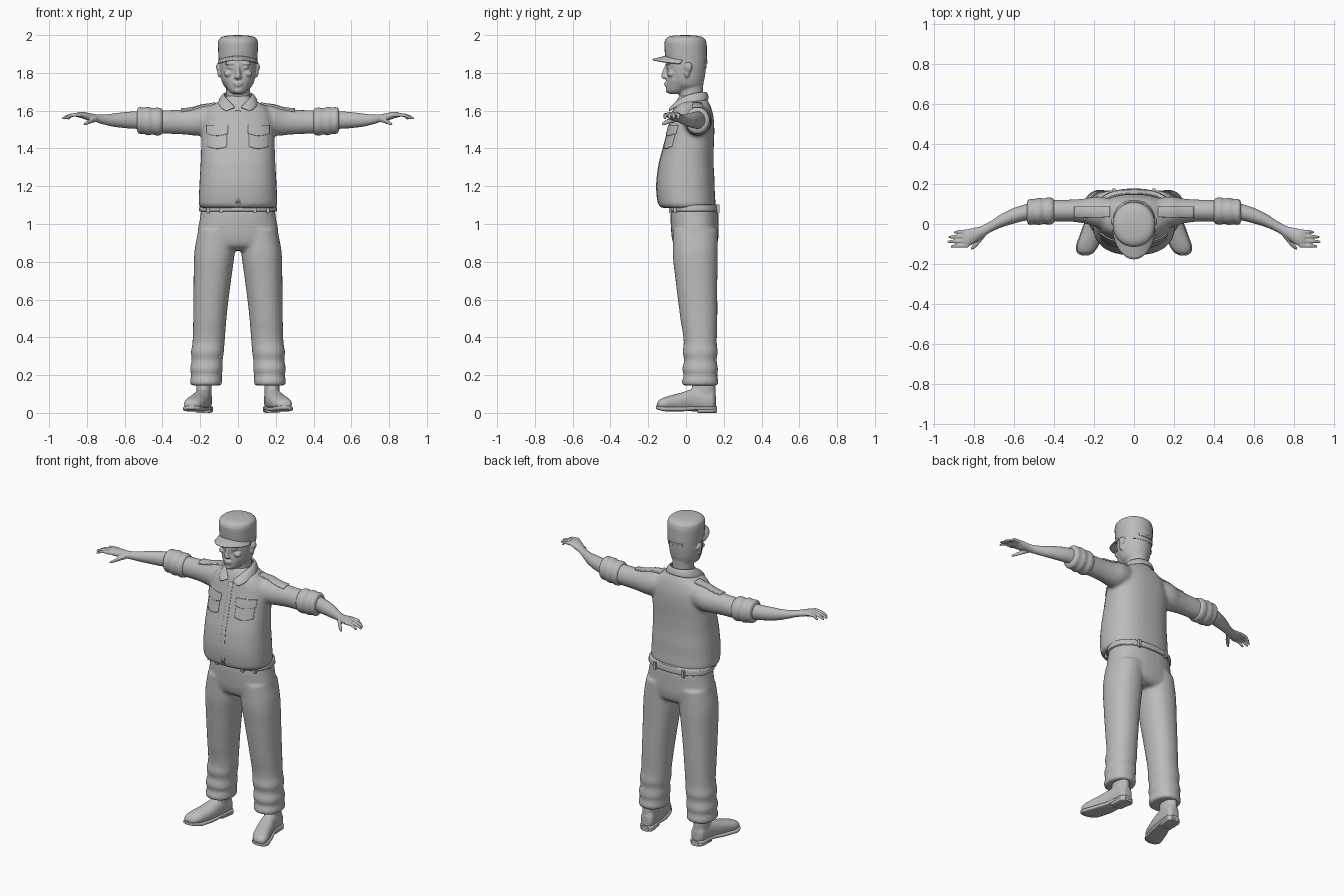
import bpy, bmesh, math
from mathutils import Vector, Matrix

if "Cube" in bpy.data.objects:
    bpy.data.objects.remove(bpy.data.objects["Cube"])

grey = bpy.data.materials.new("plain_grey")
grey.use_nodes = True
grey.diffuse_color = (0.5, 0.5, 0.5, 1)
grey.node_tree.nodes["Principled BSDF"].inputs["Base Color"].default_value = (0.5, 0.5, 0.5, 1)
SIDES = (("left", 1), ("right", -1))
parts = []


def resample(rows, steps):
    """Smooth, non-overshooting interpolation of rows keyed by their first value."""
    cut = [[(b[k] - a[k]) / (b[0] - a[0]) for k in range(len(a))] for a, b in zip(rows, rows[1:])]
    slope = [cut[0]]
    for a, b in zip(cut, cut[1:]):
        slope.append([2 * p * q / (p + q) if p * q > 0 else 0 for p, q in zip(a, b)])
    slope.append(cut[-1])
    out = []
    for i in range(len(cut)):
        a, b, h = rows[i], rows[i + 1], rows[i + 1][0] - rows[i][0]
        for j in range(steps):
            t = j / steps
            e = t * t * (3 - 2 * t)
            out.append([a[k] + (b[k] - a[k]) * e + h * (slope[i][k] * t * (1 - t) ** 2
                        - slope[i + 1][k] * t * t * (1 - t)) for k in range(len(a))])
    return out + [list(rows[-1])]


def loft(bm, rows, axis, s=1, power=2.0, sides=32, steps=5):
    """Closed skin over rings (position, centre u, centre v, radius u, radius v)."""
    order = {"x": (0, 1, 2), "y": (1, 0, 2), "z": (2, 0, 1)}[axis]
    rings = []
    for p, cu, cv, ru, rv in resample(rows, steps):
        ring = []
        for i in range(sides):
            a = math.tau * i / sides
            c, d = math.cos(a), math.sin(a)
            co = Vector()
            co[order[0]] = p
            co[order[1]] = cu + ru * math.copysign(abs(c) ** (2 / power), c)
            co[order[2]] = cv + rv * math.copysign(abs(d) ** (2 / power), d)
            co.x *= s
            ring.append(bm.verts.new(co))
        rings.append(ring)
    for a, b in zip(rings, rings[1:]):
        for i in range(sides):
            j = (i + 1) % sides
            bm.faces.new((a[i], a[j], b[j], b[i]))
    bm.faces.new(rings[0])
    bm.faces.new(rings[-1])


def upright(bm, rows, s=1, power=2.0):
    """Vertical loft from rows (z, centre x, half width, front y, back y)."""
    loft(bm, [(z, cx, (f + b) / 2, rx, (b - f) / 2) for z, cx, rx, f, b in rows], "z", s, power)


def blob(bm, centre, radii):
    bmesh.ops.create_uvsphere(bm, u_segments=20, v_segments=12, radius=1,
                              matrix=Matrix.Translation(centre) @ Matrix.Diagonal((*radii, 1)))


def finish(name, bm, voxel=0, smooth=6):
    bmesh.ops.recalc_face_normals(bm, faces=bm.faces)
    mesh = bpy.data.meshes.new(name)
    bm.to_mesh(mesh)
    bm.free()
    mesh.materials.append(grey)
    ob = bpy.data.objects.new(name, mesh)
    bpy.context.collection.objects.link(ob)
    parts.append(ob)
    if voxel:
        fuse = ob.modifiers.new("fuse", "REMESH")
        fuse.mode, fuse.voxel_size, fuse.use_smooth_shade = "VOXEL", voxel, True
        relax = ob.modifiers.new("relax", "SMOOTH")
        relax.factor, relax.iterations = 0.5, smooth
    return ob


def sheet(bm, rows):
    """Quad strip grid over equal rows of points."""
    grid = [[bm.verts.new(p) for p in row] for row in rows]
    for a, b in zip(grid, grid[1:]):
        for i in range(len(a) - 1):
            bm.faces.new((a[i], a[i + 1], b[i + 1], b[i]))


def thicken(ob, thickness):
    mod = ob.modifiers.new("thickness", "SOLIDIFY")
    mod.thickness, mod.offset = thickness, 0


def patch(name, target, x0, x1, v0, v1, axis, side, thickness, dip=0.0, n=16):
    """Cloth patch projected onto target; its lower edge dips in the middle."""
    bm = bmesh.new()
    rows = []
    for j in range(n + 1):
        row = []
        for i in range(n + 1):
            u, t = i / n, j / n
            v = v0 + (v1 - v0) * t - dip * (1 - t) * math.sin(math.pi * u)
            x = x0 + (x1 - x0) * u
            row.append((x, side, v) if axis == "y" else (x, v, side))
        rows.append(row)
    sheet(bm, rows)
    ob = finish(name, bm)
    wrap = ob.modifiers.new("wrap", "SHRINKWRAP")
    wrap.target, wrap.wrap_method = target, "PROJECT"
    wrap.use_project_y, wrap.use_project_z = axis == "y", axis == "z"
    wrap.use_positive_direction, wrap.use_negative_direction = side < 0, side > 0
    thicken(ob, thickness)


# Shirt: torso with belly, fused with both sleeves
bm = bmesh.new()
upright(bm, [(1.085, 0, .196, -.13, .15), (1.105, 0, .208, -.148, .157), (1.2, 0, .205, -.157, .152),
             (1.3, 0, .199, -.147, .147), (1.4, 0, .195, -.122, .147), (1.5, 0, .192, -.096, .15),
             (1.57, 0, .183, -.078, .145), (1.62, 0, .15, -.065, .132), (1.65, 0, .1, -.052, .118),
             (1.68, 0, .06, -.035, .1)], power=2.4)
for _, s in SIDES:
    loft(bm, [(.08, .05, 1.56, .07, .075), (.18, .06, 1.548, .078, .08), (.25, .065, 1.54, .062, .07),
              (.33, .067, 1.54, .055, .064), (.44, .065, 1.54, .056, .062)], "x", s)
shirt = finish("shirt", bm, .01)

# Trousers: hips fused with both legs, creased near the hems
bm = bmesh.new()
upright(bm, [(1.1, 0, .192, -.075, .165), (1.04, 0, .2, -.082, .172), (.95, 0, .214, -.078, .173),
             (.89, 0, .21, -.065, .165), (.86, 0, .16, -.03, .14)], power=2.3)
for _, s in SIDES:
    upright(bm, [(.97, .11, .1, -.07, .168), (.85, .124, .107, -.07, .168), (.7, .136, .099, -.055, .166),
                 (.5, .149, .088, -.03, .166), (.37, .156, .085, -.012, .163), (.32, .162, .087, -.018, .168),
                 (.28, .163, .082, -.01, .162), (.23, .167, .087, -.02, .17), (.2, .167, .081, -.012, .165),
                 (.165, .169, .085, -.022, .172), (.145, .169, .08, -.018, .168)], s, 2.2)
finish("trousers", bm, .01, 4)

# Belt with loops
bm = bmesh.new()
upright(bm, [(1.066, 0, .201, -.086, .174), (1.07, 0, .206, -.091, .178),
             (1.1, 0, .203, -.089, .176), (1.104, 0, .198, -.084, .172)], power=2.3)
finish("belt", bm)
for name, s in SIDES:
    for i, (x, y) in enumerate(((.09, -.083), (.1, .17), (.16, -.058))):
        bm = bmesh.new()
        bmesh.ops.create_cube(bm, size=1, matrix=Matrix.Translation((s * x, y, 1.08)) @ Matrix.Diagonal((.016, .016, .045, 1)))
        finish(f"{name}_belt_loop_{i + 1}", bm)

# Head: neck, skull, jaw and facial features fused
bm = bmesh.new()
upright(bm, [(1.6, 0, .062, -.03, .095), (1.68, 0, .062, -.035, .09), (1.76, 0, .066, -.04, .093)])
upright(bm, [(1.705, 0, .05, -.05, .075), (1.74, 0, .08, -.08, .09), (1.78, 0, .091, -.097, .1),
             (1.85, 0, .097, -.106, .107), (1.92, 0, .09, -.09, .1), (1.95, 0, .06, -.06, .07)])
upright(bm, [(1.688, 0, .025, -.088, -.03), (1.7, 0, .044, -.101, .0), (1.73, 0, .063, -.106, .03),
             (1.77, 0, .078, -.104, .04), (1.81, 0, .07, -.09, .03)])
upright(bm, [(1.766, 0, .013, -.114, -.08), (1.776, 0, .021, -.131, -.08), (1.79, 0, .015, -.13, -.08),
             (1.83, 0, .01, -.116, -.08), (1.855, 0, .012, -.105, -.08)])
blob(bm, (0, -.104, 1.746), (.027, .013, .006))
blob(bm, (0, -.103, 1.734), (.023, .013, .006))
blob(bm, (0, -.094, 1.706), (.022, .014, .013))
for _, s in SIDES:
    blob(bm, (s * .04, -.094, 1.85), (.032, .015, .009))
    blob(bm, (s * .038, -.093, 1.828), (.019, .011, .008))
    blob(bm, (s * .05, -.078, 1.795), (.025, .022, .018))
    blob(bm, (s * .102, .012, 1.83), (.014, .022, .026))
    blob(bm, (s * .098, .004, 1.8), (.011, .015, .025))
finish("head", bm, .005, 4)

# Cap crown, its lower edge sloping down to the back
bm = bmesh.new()
upright(bm, [(1.85, 0, .101, -.108, .108), (1.9, 0, .104, -.113, .111), (1.95, 0, .106, -.115, .11),
             (1.975, 0, .102, -.108, .105), (1.988, 0, .09, -.094, .092), (1.996, 0, .065, -.07, .065),
             (2.0, 0, .015, -.02, .015)], power=2.1)
for v in bm.verts:
    v.co.z -= .22 * v.co.y * min(1, (2 - v.co.z) / .14)
cap = finish("cap_crown", bm)
patch("cap_back_strap", cap, -.045, .045, 1.85, 1.865, "y", .3, .008)

# Cap brim
bm = bmesh.new()
rows = []
for j in range(6):
    t, row = j / 5, []
    for i in range(25):
        a = math.radians(-80 + 160 * i / 24)
        row.append((math.sin(a) * (.1 + .006 * t), -math.cos(a) * (.102 + .074 * t),
                    1.888 - .018 * t - .022 * math.sin(a) ** 2))
    rows.append(row)
sheet(bm, rows)
thicken(finish("cap_brim", bm), .008)

# Collar folded around the neck, with pointed front ends
top = [(0, .105, 1.698), (.05, .092, 1.698), (.076, .04, 1.693), (.067, -.02, 1.672), (.038, -.055, 1.642), (.005, -.078, 1.61)]
low = [(0, .124, 1.662), (.07, .108, 1.655), (.106, .045, 1.642), (.106, -.02, 1.63), (.094, -.062, 1.615), (.062, -.098, 1.59)]
bm = bmesh.new()
rows = []
for edge, lift in ((top, 0), (None, .012), (low, 0)):
    pts = edge or [(Vector(a) + Vector(b)) / 2 + Vector((0, 0, lift)) for a, b in zip(top, low)]
    rows.append([(-x, y, z) for x, y, z in reversed(pts[1:])] + [tuple(p) for p in pts])
sheet(bm, rows)
collar = finish("collar", bm)
thicken(collar, .012)
collar.modifiers.new("round", "SUBSURF").levels = 2
collar.modifiers["round"].render_levels = 2

# Shirt front strip
patch("button_strip", shirt, -.014, .014, 1.11, 1.6, "y", -.4, .004)

for name, s in SIDES:
    # Chest pocket with flap, and shoulder strap
    a, b = sorted((s * .058, s * .16))
    patch(name + "_pocket", shirt, a, b, 1.41, 1.51, "y", -.4, .007, .012)
    a, b = sorted((s * .053, s * .165))
    patch(name + "_pocket_flap", shirt, a, b, 1.478, 1.522, "y", -.4, .014, .012)
    a, b = sorted((s * .12, s * .3))
    patch(name + "_shoulder_strap", shirt, a, b, .035, .085, "z", 2.5, .018)

    # Rolled sleeve cuff
    bm = bmesh.new()
    loft(bm, [(.398, .065, 1.542, .052, .058), (.405, .065, 1.542, .064, .07), (.43, .065, 1.542, .069, .075),
              (.452, .064, 1.543, .063, .069), (.475, .063, 1.545, .069, .077), (.5, .062, 1.547, .063, .07),
              (.52, .06, 1.548, .066, .072), (.532, .06, 1.549, .06, .064), (.536, .06, 1.549, .045, .05)], "x", s)
    finish(name + "_sleeve_cuff", bm, .008, 3)

    # Bare forearm, hand, four fingers and thumb
    bm = bmesh.new()
    loft(bm, [(.5, .068, 1.55, .042, .048), (.58, .048, 1.55, .04, .044), (.66, .018, 1.55, .034, .035),
              (.72, -.015, 1.554, .028, .025), (.76, -.038, 1.562, .029, .02), (.8, -.058, 1.57, .039, .02),
              (.835, -.07, 1.578, .044, .016), (.855, -.073, 1.578, .041, .011)], "x", s)
    for i, tip in enumerate((.903, .928, .934, .918)):
        y = -.038 - .0235 * i
        loft(bm, [(.83, y, 1.578, .011, .011), (.875, y - .001, 1.577, .0095, .0095),
                  (tip - .012, y - .003, 1.563, .008, .008), (tip, y - .004, 1.556, .004, .004)], "x", s, sides=12)
    loft(bm, [(.745, -.045, 1.557, .018, .016), (.775, -.082, 1.547, .018, .013),
              (.8, -.11, 1.535, .014, .01), (.817, -.124, 1.527, .006, .006)], "x", s, sides=14)
    finish(name + "_arm", bm, .004, 3)

    # Shoe upper with ankle, toes turned out
    bm = bmesh.new()
    loft(bm, [(-.153, .244, .04, .015, .012), (-.14, .242, .044, .04, .026), (-.1, .23, .05, .053, .037),
              (-.03, .207, .058, .052, .048), (.05, .187, .068, .045, .06), (.14, .178, .065, .042, .058),
              (.158, .176, .06, .022, .035)], "y", s, 2.2)
    upright(bm, [(.05, .182, .04, .03, .155), (.12, .18, .041, .03, .157), (.2, .18, .04, .04, .15)], s)
    finish(name + "_shoe", bm, .006, 4)

    # Sole and heel
    bm = bmesh.new()
    loft(bm, [(-.158, .245, .03, .018, .009), (-.142, .243, .026, .043, .011), (-.1, .231, .02, .057, .012),
              (-.03, .208, .02, .055, .012), (.06, .186, .025, .044, .011), (.14, .178, .025, .046, .011),
              (.164, .176, .025, .024, .01)], "y", s, 4)
    loft(bm, [(.06, .186, .014, .04, .014), (.14, .178, .014, .045, .014), (.163, .176, .014, .026, .013)], "y", s, 4)
    finish(name + "_sole", bm)

# Smooth shading with sharp edges kept
bpy.ops.object.select_all(action="DESELECT")
for ob in parts:
    ob.select_set(True)
bpy.context.view_layer.objects.active = parts[0]
bpy.ops.object.shade_smooth_by_angle(angle=math.radians(40))
